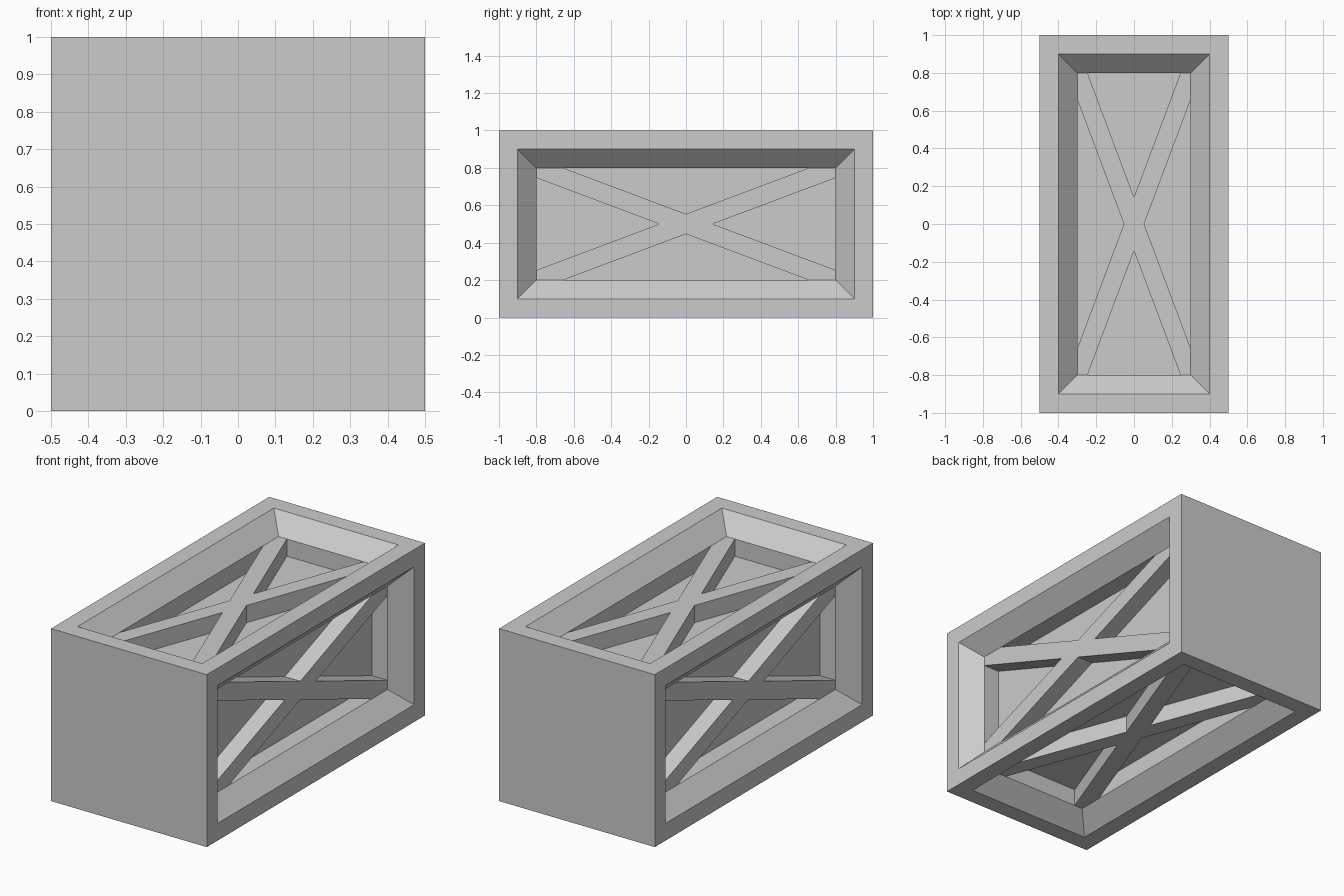
import bpy, bmesh, math
from mathutils import Vector, Matrix

if "Cube" in bpy.data.objects:
    bpy.data.objects.remove(bpy.data.objects["Cube"])

RIM, DEPTH = 0.1, 0.1            # frame width, depth of each recess step
W, H = 0.3, 0.8                  # half size of the recessed panel
B = 0.05 * math.hypot(W, H) / H  # brace half width measured across x
A = B * H / W                    # brace half width measured along y


def add_object(name, bm):
    mesh = bpy.data.meshes.new(name)
    bm.to_mesh(mesh)
    bm.free()
    obj = bpy.data.objects.new(name, mesh)
    bpy.context.collection.objects.link(obj)
    return obj


# Crate body: box with flat ends and sloped frames on the four long sides
bm = bmesh.new()
bmesh.ops.create_cube(bm, size=1.0)
bmesh.ops.scale(bm, vec=(1, 2, 1), verts=bm.verts)
bm.normal_update()
sides = [f for f in bm.faces if abs(f.normal.y) < 0.5]
normals = [f.normal.copy() for f in sides]
for _ in range(2):
    bmesh.ops.inset_individual(bm, faces=sides, thickness=RIM,
                               use_even_offset=True)
for face, normal in zip(sides, normals):
    bmesh.ops.translate(bm, vec=-normal * DEPTH, verts=face.verts)
bmesh.ops.delete(bm, geom=sides, context='FACES')
bm.normal_update()
body = add_object("crate_frame", bm)
body.location.z = 0.5


# Cross brace panel: flat X with four triangular pockets behind it
def brace_panel():
    bm = bmesh.new()
    top, floor = 0.5 - DEPTH, 0.5 - 2 * DEPTH

    half = [(B, 0), (W, H - A), (W, H), (W - B, H),
            (0, A), (B - W, H), (-W, H), (-W, H - A)]
    outline = half + [(-x, -y) for x, y in half]
    bm.faces.new([bm.verts.new((x, y, top)) for x, y in outline])

    pockets = [[(B, 0), (W, A - H), (W, H - A)],
               [(0, A), (W - B, H), (B - W, H)]]
    for tri in pockets:
        for s in (1, -1):
            up = [bm.verts.new((s * x, s * y, top)) for x, y in tri]
            low = [bm.verts.new((s * x, s * y, floor)) for x, y in tri]
            bm.faces.new(low)
            for i in range(3):
                j = (i + 1) % 3
                bm.faces.new((up[i], up[j], low[j], low[i]))
    bmesh.ops.remove_doubles(bm, verts=bm.verts, dist=1e-5)
    return bm


# One panel per long side, turned around the length of the crate
for i, side in enumerate(("top", "right", "bottom", "left")):
    panel = add_object(side + "_cross_brace", brace_panel())
    panel.rotation_euler.y = i * math.pi / 2
    panel.location.z = 0.5
